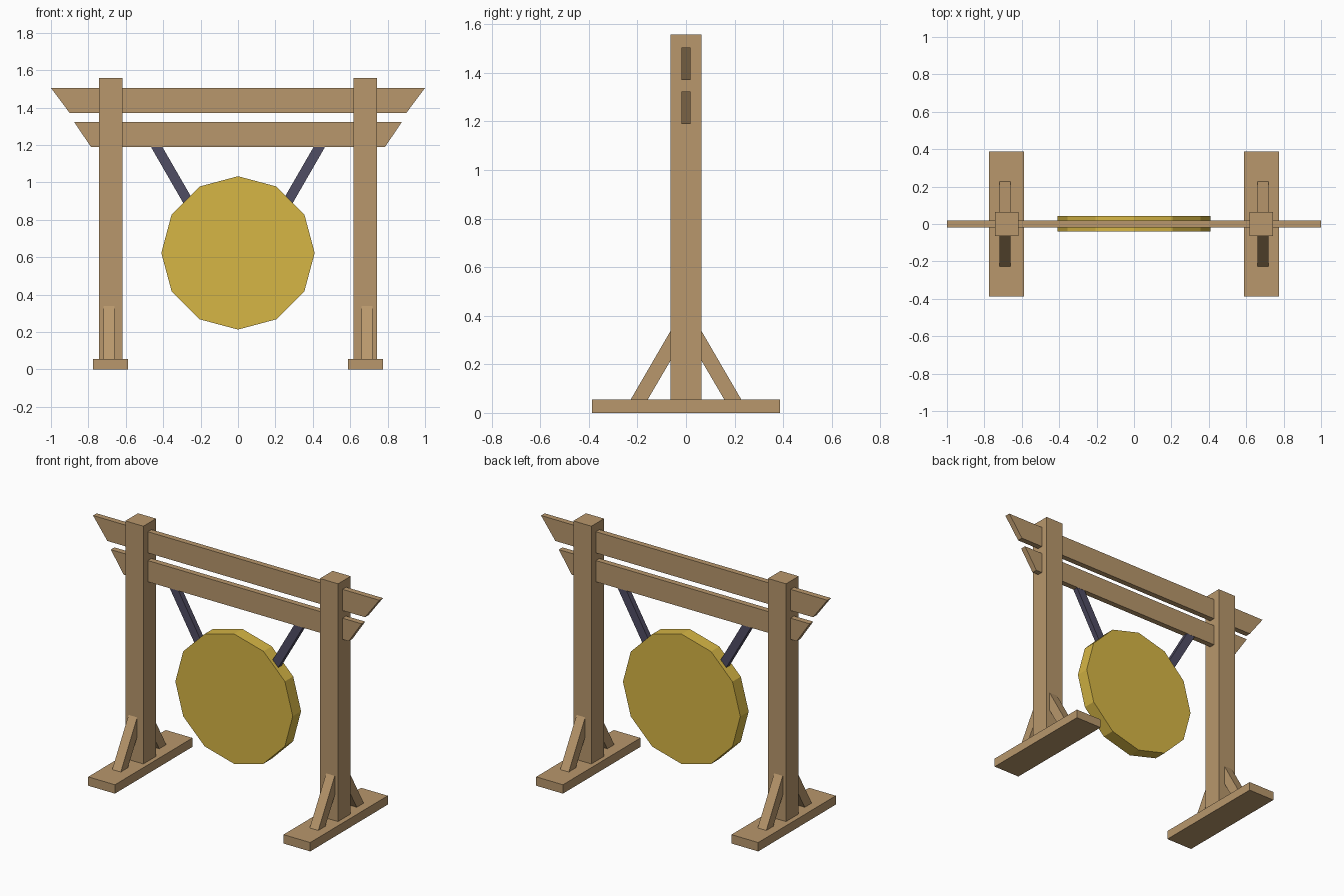
import bpy, bmesh, math
from mathutils import Vector

if "Cube" in bpy.data.objects:
    bpy.data.objects.remove(bpy.data.objects["Cube"])


def srgb(r, g, b):
    f = lambda c: (c / 255 / 12.92) if c / 255 <= 0.04045 else ((c / 255 + 0.055) / 1.055) ** 2.4
    return (f(r), f(g), f(b), 1.0)


def material(name, rgb):
    m = bpy.data.materials.new(name)
    m.diffuse_color = srgb(*rgb)
    m.use_nodes = True
    m.node_tree.nodes["Principled BSDF"].inputs["Base Color"].default_value = m.diffuse_color
    return m


WOOD = material("tan wood", (184, 151, 108))
GOLD = material("gong gold", (214, 182, 69))
CORD = material("dark cord", (80, 77, 100))


def prism(name, outline, axis, centre, depth, mat):
    """Extrude a closed 2D outline along x (outline = y,z) or y (outline = x,z)."""
    def place(p, d):
        return (centre + d, p[0], p[1]) if axis == 'x' else (p[0], centre + d, p[1])
    bm = bmesh.new()
    face = bm.faces.new([bm.verts.new(place(p, -depth / 2)) for p in outline])
    ext = bmesh.ops.extrude_face_region(bm, geom=[face])
    move = Vector((depth, 0, 0) if axis == 'x' else (0, depth, 0))
    bmesh.ops.translate(bm, vec=move, verts=[v for v in ext['geom'] if isinstance(v, bmesh.types.BMVert)])
    bmesh.ops.recalc_face_normals(bm, faces=bm.faces)
    me = bpy.data.meshes.new(name)
    bm.to_mesh(me)
    bm.free()
    me.materials.append(mat)
    ob = bpy.data.objects.new(name, me)
    bpy.context.collection.objects.link(ob)
    return ob


def rect(a0, a1, b0, b1):
    return [(a0, b0), (a1, b0), (a1, b1), (a0, b1)]


# Feet, posts, diagonal braces and hanging cords on both sides
for side, s in (("left", -1), ("right", 1)):
    prism(side + "_foot", rect(-0.387, 0.387, 0, 0.056), 'x', s * 0.682, 0.187, WOOD)
    prism(side + "_post", rect(-0.063, 0.063, 0.056, 1.557), 'x', s * 0.68, 0.126, WOOD)
    for end, t in (("front", -1), ("back", 1)):
        outline = [(t * 0.062, 0.34), (t * 0.227, 0.056), (t * 0.157, 0.056), (t * 0.062, 0.218)]
        prism(f"{side}_{end}_brace", outline, 'x', s * 0.69, 0.06, WOOD)

    # Cord runs from inside the lower beam down to the gong rim
    top, low = Vector((s * 0.441, 1.20)), Vector((s * 0.268, 0.90))
    d = (low - top).normalized()
    n = Vector((-d.y, d.x)) * 0.0265
    prism(side + "_cord", [top + n, low + n, low - n, top - n], 'y', 0, 0.034, CORD)

# Cross beams with slanted ends
for name, wide, narrow, z0, z1 in (("upper_beam", 1.0, 0.9, 1.371, 1.505),
                                   ("lower_beam", 0.876, 0.786, 1.189, 1.323)):
    prism(name, [(-narrow, z0), (narrow, z0), (wide, z1), (-wide, z1)], 'y', 0, 0.036, WOOD)

# Twelve-sided gong
gong = [(0.41 * math.cos(i * math.pi / 6), 0.623 + 0.41 * math.sin(i * math.pi / 6)) for i in range(12)]
prism("gong", gong, 'y', 0.002, 0.083, GOLD)
